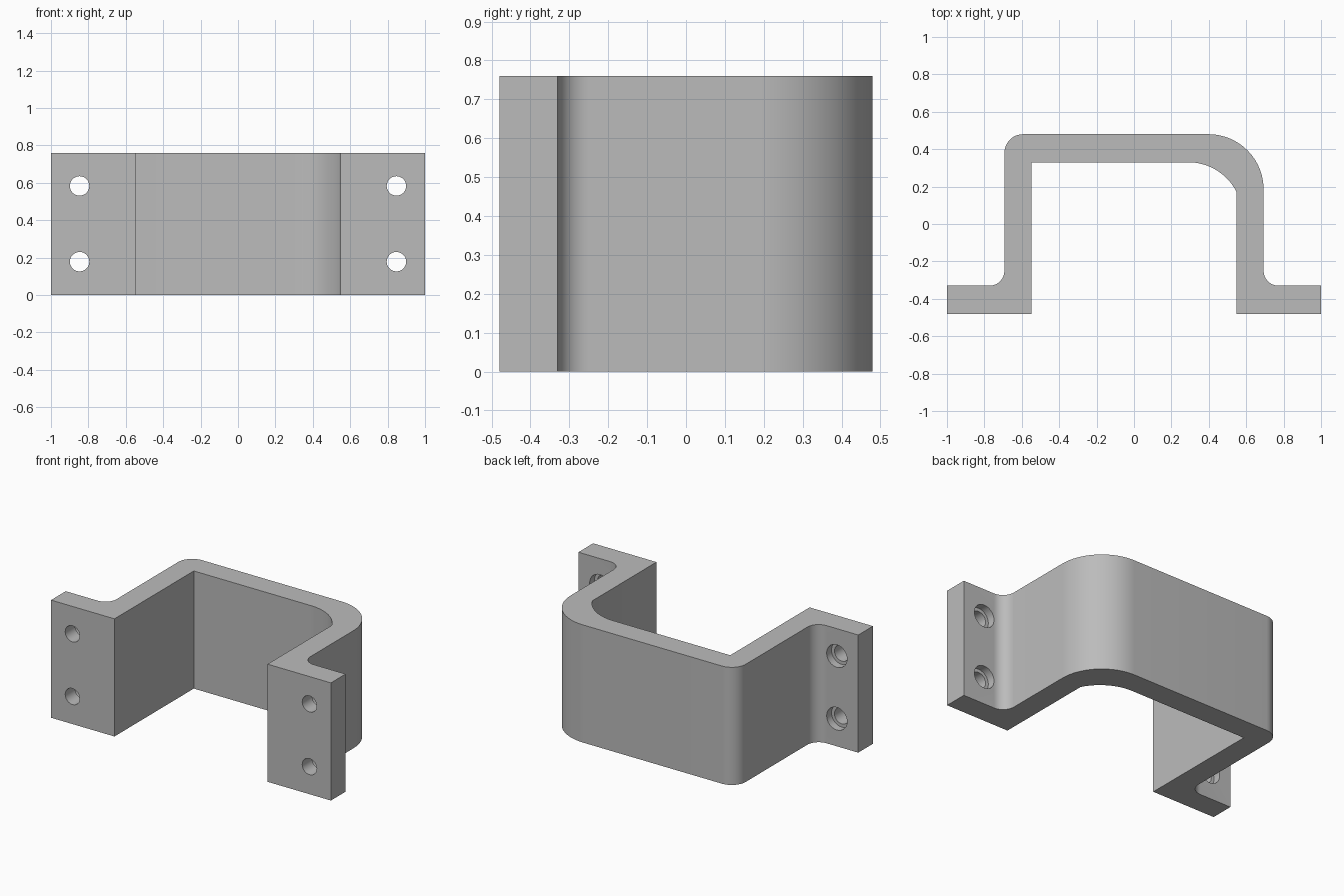
import bpy, bmesh, math
from mathutils import Vector

cube = bpy.data.objects.get("Cube")
if cube:
    bpy.data.objects.remove(cube, do_unlink=True)

HEIGHT = 0.76
FRONT, BACK = -0.48, 0.48
WALL = 0.15
OUT_X, IN_X = 0.693, 0.547
FLANGE_BACK = FRONT + WALL
INNER_BACK = BACK - WALL

steel = bpy.data.materials.new("plain grey")
steel.use_nodes = True
GREY = (0.50, 0.50, 0.50, 1)
steel.diffuse_color = GREY
steel.node_tree.nodes["Principled BSDF"].inputs["Base Color"].default_value = GREY


def arc(cx, cy, r, start, end, steps=12):
    """Points on an arc, angles in degrees."""
    angles = [math.radians(start + (end - start) * i / steps) for i in range(steps + 1)]
    return [(cx + r * math.cos(a), cy + r * math.sin(a)) for a in angles]


# Bracket outline, seen from above, running counter-clockwise
foot, small, big = 0.08, 0.10, 0.295
inner_r = 0.29
inner_end = math.degrees(math.acos((IN_X - 0.29) / inner_r))
outline = [(IN_X, FRONT), (1, FRONT), (1, FLANGE_BACK)]
outline += arc(OUT_X + foot, FLANGE_BACK + foot, foot, 270, 180)
outline += arc(OUT_X - big, BACK - big, big, 0, 90, 24)
outline += arc(-OUT_X + small, BACK - small, small, 90, 180)
outline += arc(-OUT_X - foot, FLANGE_BACK + foot, foot, 0, -90)
outline += [(-1, FLANGE_BACK), (-1, FRONT), (-IN_X, FRONT), (-IN_X, INNER_BACK)]
outline += arc(0.29, INNER_BACK - inner_r, inner_r, 90, inner_end, 18)

# Extrude the outline to full height
bm = bmesh.new()
base = bm.faces.new([bm.verts.new((x, y, 0)) for x, y in outline])
top = bmesh.ops.extrude_face_region(bm, geom=[base])["geom"]
bmesh.ops.translate(bm, vec=Vector((0, 0, HEIGHT)),
                    verts=[v for v in top if isinstance(v, bmesh.types.BMVert)])
bmesh.ops.recalc_face_normals(bm, faces=bm.faces)
mesh = bpy.data.meshes.new("bracket")
bm.to_mesh(mesh)
bm.free()
bracket = bpy.data.objects.new("bracket", mesh)
bpy.context.collection.objects.link(bracket)
mesh.materials.append(steel)
bpy.context.view_layer.objects.active = bracket


def drill(x, z, radius, y0, y1):
    """Cut a round hole along y."""
    bpy.ops.mesh.primitive_cylinder_add(vertices=32, radius=radius, depth=y1 - y0,
                                        location=(x, (y0 + y1) / 2, z),
                                        rotation=(math.pi / 2, 0, 0))
    cutter = bpy.context.object
    cutter.name = "hole_cutter"
    cutter.hide_render = True
    cutter.data.materials.append(steel)
    bpy.context.view_layer.objects.active = bracket
    mod = bracket.modifiers.new("hole", "BOOLEAN")
    mod.operation, mod.solver, mod.object = "DIFFERENCE", "EXACT", cutter
    bpy.ops.object.modifier_apply(modifier=mod.name)
    bpy.data.objects.remove(cutter, do_unlink=True)


# Screw holes with a wider counterbore on the rear of each flange
for x in (-0.847, 0.847):
    for z in (0.178, 0.583):
        drill(x, z, 0.052, FRONT - 0.1, FLANGE_BACK + 0.1)
        drill(x, z, 0.073, FLANGE_BACK - 0.05, FLANGE_BACK + 0.1)

# Smooth the bends, keep the corners sharp
bpy.ops.object.select_all(action="DESELECT")
bracket.select_set(True)
bpy.context.view_layer.objects.active = bracket
bpy.ops.object.shade_smooth_by_angle(angle=math.radians(30))
